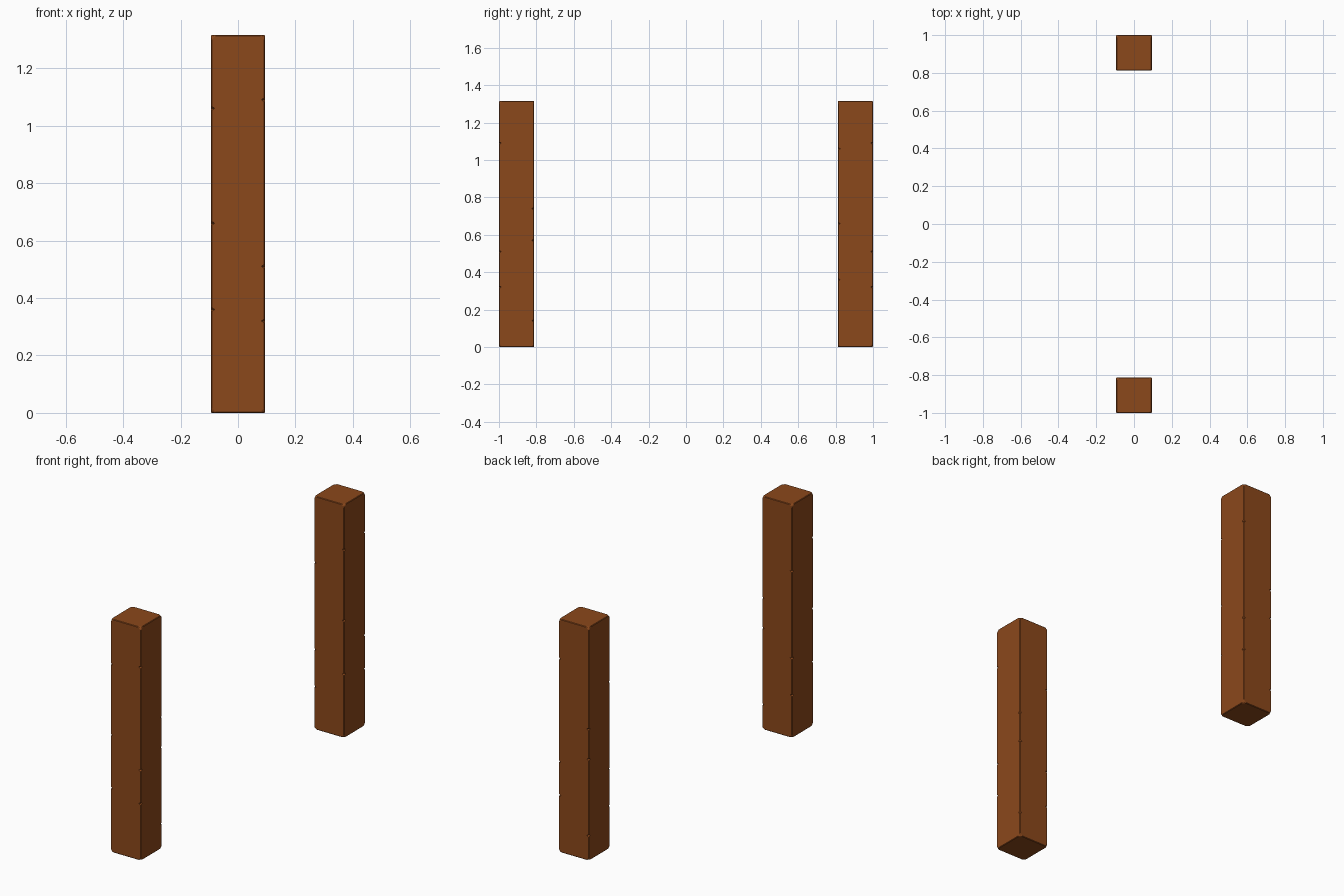
import bpy, bmesh, math
from mathutils import Matrix, Vector

if "Cube" in bpy.data.objects:
    bpy.data.objects.remove(bpy.data.objects["Cube"])

HALF, HEIGHT, OFFSET = 0.094, 1.315, 0.906

wood = bpy.data.materials.new("brown_wood")
wood.diffuse_color = (0.26, 0.065, 0.011, 1)
wood.use_nodes = True
wood.node_tree.nodes["Principled BSDF"].inputs["Base Color"].default_value = wood.diffuse_color

# Heights of the small chips along each upright edge
CHIPS = {
    (-1, -1): (1.06, 0.66, 0.36),
    (1, -1): (1.09, 0.51, 0.32),
    (1, 1): (0.74, 0.57, 0.14),
    (-1, 1): (0.94, 0.45, 0.24),
}


def to_object(bm, name, matrix):
    bmesh.ops.recalc_face_normals(bm, faces=bm.faces)
    mesh = bpy.data.meshes.new(name)
    bm.to_mesh(mesh)
    bm.free()
    obj = bpy.data.objects.new(name, mesh)
    obj.matrix_world = matrix
    bpy.context.collection.objects.link(obj)
    return obj


def make_post(name, y, turn):
    matrix = Matrix.Translation((0, y, 0)) @ Matrix.Rotation(turn, 4, 'Z')

    # Square post with clipped corners and lightly worn edges
    bm = bmesh.new()
    bmesh.ops.create_cube(bm, size=1, matrix=Matrix.Translation((0, 0, HEIGHT / 2))
                          @ Matrix.Diagonal((HALF * 2, HALF * 2, HEIGHT, 1)))
    bmesh.ops.bevel(bm, geom=bm.verts[:], offset=0.015, segments=1,
                    affect='VERTICES')
    bmesh.ops.bevel(bm, geom=bm.edges[:], offset=0.003, segments=1,
                    affect='EDGES')
    post = to_object(bm, name, matrix)
    post.data.materials.append(wood)

    # Little diamond wedges that nick the upright edges
    bm = bmesh.new()
    for (sx, sy), heights in CHIPS.items():
        for z in heights:
            place = (Matrix.Translation((sx * (HALF + 0.004), sy * (HALF + 0.004), z))
                     @ Matrix.Rotation(math.atan2(sy, sx), 4, 'Z')
                     @ Matrix.Rotation(math.radians(45), 4, 'Y'))
            bmesh.ops.create_cube(bm, size=1, matrix=place
                                  @ Matrix.Diagonal((0.021, 0.06, 0.021, 1)))
    cutter = to_object(bm, name + "_chip_cutter", matrix)
    cutter.hide_render = True
    cutter.display_type = 'WIRE'

    cut = post.modifiers.new("chips", 'BOOLEAN')
    cut.operation = 'DIFFERENCE'
    cut.solver = 'EXACT'
    cut.object = cutter


# Matching posts, the back one given a quarter turn
make_post("front_post", -OFFSET, 0)
make_post("back_post", OFFSET, math.radians(90))
